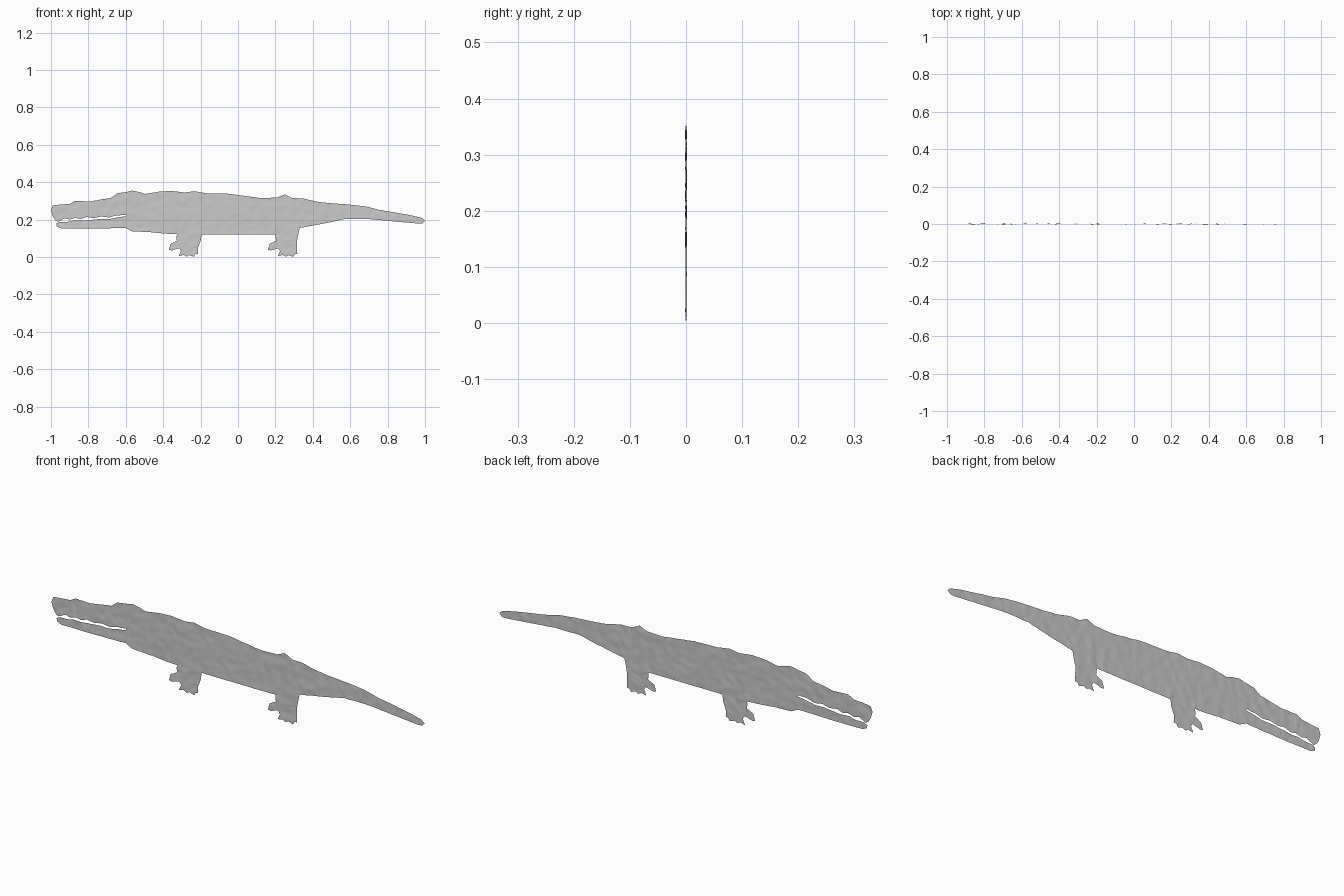
import bpy, bmesh
from mathutils import Vector, noise

CELL = 0.0125   # spacing of the relief grid
DEPTH = 0.0025  # height of the hide bumps


def hide_relief(x, z):
    p = Vector((x, 0, z))
    return DEPTH * (0.7 * noise.noise(p * 28) + 0.5 * noise.noise(p * 60))


def hide_sheet(name, outline):
    """Thin single sheet cut from an (x, z) outline, with a bumpy hide relief."""
    bm = bmesh.new()
    face = bm.faces.new([bm.verts.new((x, 0, z)) for x, z in outline])
    face.normal_update()
    if face.normal.y > 0:
        face.normal_flip()
    bmesh.ops.triangulate(bm, faces=bm.faces[:])
    # Slice into a fine grid
    for axis in (0, 2):
        lo = min(v.co[axis] for v in bm.verts)
        hi = max(v.co[axis] for v in bm.verts)
        for i in range(int(lo / CELL) - 1, int(hi / CELL) + 2):
            co, no = Vector((0, 0, 0)), Vector((0, 0, 0))
            co[axis], no[axis] = (i + 0.5) * CELL, 1
            bmesh.ops.bisect_plane(bm, geom=bm.verts[:] + bm.edges[:] + bm.faces[:],
                                   plane_co=co, plane_no=no, dist=1e-5)
    for v in bm.verts:
        v.co.y = hide_relief(v.co.x, v.co.z)
    for f in bm.faces:
        f.smooth = True
    me = bpy.data.meshes.new(name)
    bm.to_mesh(me)
    bm.free()
    ob = bpy.data.objects.new(name, me)
    bpy.context.collection.objects.link(ob)
    return ob


# Back line, snout to tail tip
back = [(-0.99, 0.217), (-1, 0.25), (-0.99, 0.276), (-0.945, 0.281), (-0.9, 0.284),
        (-0.87, 0.3), (-0.79, 0.297), (-0.72, 0.31), (-0.68, 0.315), (-0.645, 0.341),
        (-0.6, 0.347), (-0.565, 0.355), (-0.53, 0.348), (-0.495, 0.337), (-0.42, 0.35),
        (-0.355, 0.353), (-0.285, 0.345), (-0.235, 0.352), (-0.17, 0.341),
        (-0.045, 0.338), (0.01, 0.33), (0.125, 0.315), (0.21, 0.318), (0.25, 0.335),
        (0.29, 0.315), (0.35, 0.313), (0.42, 0.296), (0.49, 0.288), (0.6, 0.28),
        (0.685, 0.27), (0.755, 0.252), (0.84, 0.238), (0.93, 0.222), (0.985, 0.208)]
# Tail tip and belly, back to the mouth corner
belly = [(1, 0.194), (0.985, 0.18), (0.96, 0.179), (0.84, 0.19), (0.7, 0.203),
         (0.57, 0.203), (0.49, 0.185), (0.33, 0.155), (0.2, 0.12), (-0.04, 0.12),
         (-0.195, 0.12), (-0.325, 0.122), (-0.39, 0.125), (-0.47, 0.133),
         (-0.565, 0.137), (-0.6, 0.155)]
# Toothed edge of the upper jaw
upper_teeth = [(-0.6, 0.225), (-0.65, 0.222), (-0.69, 0.211), (-0.73, 0.217),
               (-0.77, 0.208), (-0.81, 0.214), (-0.84, 0.203), (-0.87, 0.209),
               (-0.9, 0.2), (-0.925, 0.207), (-0.945, 0.197), (-0.965, 0.188),
               (-0.98, 0.2)]
hide_sheet("body", back + belly + upper_teeth)

# Lower jaw
hide_sheet("lower_jaw", [(-0.6, 0.155), (-0.6, 0.218), (-0.65, 0.211), (-0.69, 0.202),
                         (-0.74, 0.203), (-0.79, 0.198), (-0.83, 0.194), (-0.88, 0.195),
                         (-0.91, 0.188), (-0.955, 0.187), (-0.972, 0.178),
                         (-0.968, 0.162), (-0.945, 0.153), (-0.8, 0.152)])

# Legs share one clawed foot, placed by x offset
foot = [(0.005, 0.112), (0.008, 0.09), (-0.025, 0.073), (-0.035, 0.042), (-0.02, 0.038),
        (0.02, 0.05), (0.03, 0.035), (0.018, 0.008), (0.045, 0.014), (0.06, 0.005),
        (0.075, 0.013), (0.1, 0.004), (0.108, 0.018), (0.122, 0.02), (0.12, 0.05)]
hips = {"front_leg": (-0.335, [(-0.2, 0.085), (-0.195, 0.12), (-0.325, 0.122)]),
        "hind_leg": (0.195, [(0.315, 0.085), (0.33, 0.155), (0.2, 0.12)])}
for name, (dx, hip) in hips.items():
    hide_sheet(name, [(x + dx, z - 0.003) for x, z in foot] + hip)
